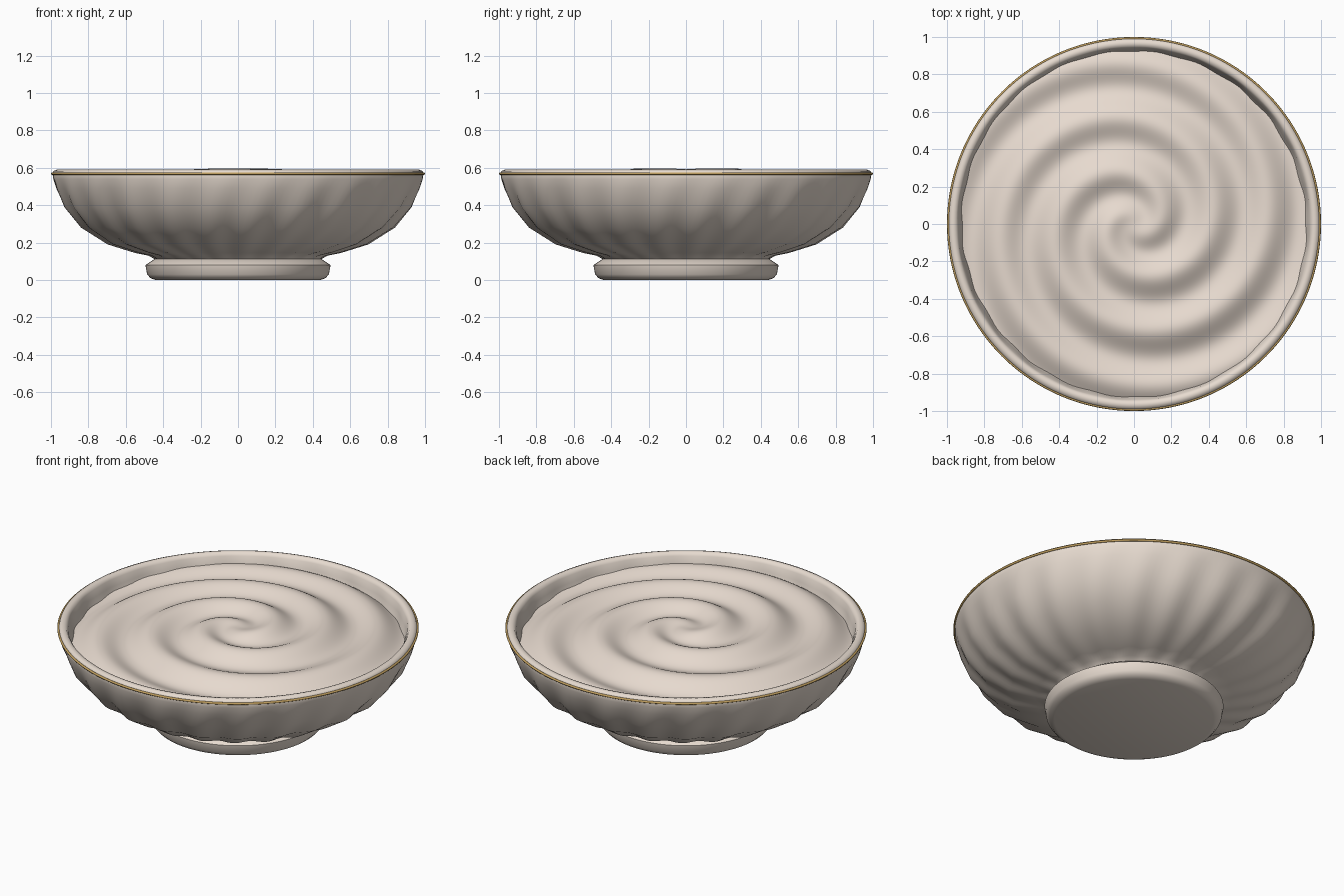
import bpy
import bmesh
from math import sin, cos, tau, exp

if "Cube" in bpy.data.objects:
    bpy.data.objects.remove(bpy.data.objects["Cube"], do_unlink=True)

FLUTES = 24


def make_material(name, rgb):
    mat = bpy.data.materials.new(name)
    mat.use_nodes = True
    mat.diffuse_color = (*rgb, 1)
    mat.node_tree.nodes["Principled BSDF"].inputs["Base Color"].default_value = (*rgb, 1)
    return mat


def lathe(name, rings, segments, place, mat, closed=False, sharp=40):
    """Spin rings about z; place(ring, angle) gives the point, a zero radius ring becomes a pole."""
    bm = bmesh.new()
    loops = []
    for ring in rings:
        count = 1 if ring[0] == 0 else segments
        loops.append([bm.verts.new(place(ring, tau * i / segments)) for i in range(count)])
    pairs = list(zip(loops, loops[1:]))
    if closed:
        pairs.append((loops[-1], loops[0]))
    for low, high in pairs:
        for i in range(segments):
            j = (i + 1) % segments
            if len(low) == 1:
                bm.faces.new((low[0], high[j], high[i]))
            elif len(high) == 1:
                bm.faces.new((low[i], low[j], high[0]))
            else:
                bm.faces.new((low[i], low[j], high[j], high[i]))
    bmesh.ops.recalc_face_normals(bm, faces=bm.faces)
    mesh = bpy.data.meshes.new(name)
    bm.to_mesh(mesh)
    bm.free()
    mesh.materials.append(mat)
    obj = bpy.data.objects.new(name, mesh)
    bpy.context.collection.objects.link(obj)
    bpy.ops.object.select_all(action="DESELECT")
    obj.select_set(True)
    bpy.context.view_layer.objects.active = obj
    bpy.ops.object.shade_smooth_by_angle(angle=sharp * tau / 360)
    return obj


def fluted(ring, angle):
    """Lathe point with softly twisted flutes; the third ring value is their depth."""
    radius, z, depth = ring
    r = radius + depth * cos(FLUTES * (angle - 0.3 * z))
    return r * cos(angle), r * sin(angle), z


def swirl(ring, angle):
    """Domed surface carrying a two-armed spiral ridge."""
    r = ring[0]
    ridge = cos(tau * (r - 0.115) / 0.3 - 2 * angle)
    z = 0.577 - 0.085 * r * r + 0.025 * ridge * (1 - exp(-(r / 0.12) ** 2))
    return r * cos(angle), r * sin(angle), z


porcelain = make_material("warm white porcelain", (0.80, 0.71, 0.63))
cream = make_material("cream filling", (0.82, 0.72, 0.64))
gold = make_material("gold trim", (0.55, 0.36, 0.12))

# Bowl: outer wall, rolled lip, then inner wall down to the floor
bowl_profile = [
    (0.43, 0.10, 0), (0.445, 0.112, 0.002), (0.47, 0.13, 0.008), (0.54, 0.145, 0.012), (0.685, 0.19, 0.013),
    (0.83, 0.28, 0.012), (0.925, 0.39, 0.009), (0.972, 0.49, 0.004), (0.988, 0.54, 0.001),
    (0.992, 0.57, 0), (0.986, 0.583, 0), (0.968, 0.59, 0), (0.95, 0.586, 0),
    (0.94, 0.57, 0.001), (0.93, 0.53, 0.003), (0.915, 0.47, 0.005), (0.87, 0.38, 0.007),
    (0.76, 0.29, 0.007), (0.60, 0.22, 0.004), (0, 0.19, 0),
]
lathe("bowl", bowl_profile, 192, fluted, porcelain, sharp=60)

# Foot: closed round base with a crisp upper edge
foot_profile = [
    (0, 0, 0), (0.44, 0, 0), (0.468, 0.01, 0), (0.486, 0.03, 0),
    (0.495, 0.08, 0), (0.445, 0.113, 0), (0, 0.113, 0),
]
lathe("foot", foot_profile, 128, fluted, porcelain)

# Thin trim ring around the lip
trim_profile = [(0.993 + 0.007 * cos(tau * k / 8), 0.569 + 0.007 * sin(tau * k / 8), 0)
                for k in range(8)]
lathe("rim_trim", trim_profile, 192, fluted, gold, closed=True, sharp=60)

# Swirled filling
lathe("swirled_filling", [(0.94 * k / 80,) for k in range(81)], 160, swirl, cream, sharp=60)
